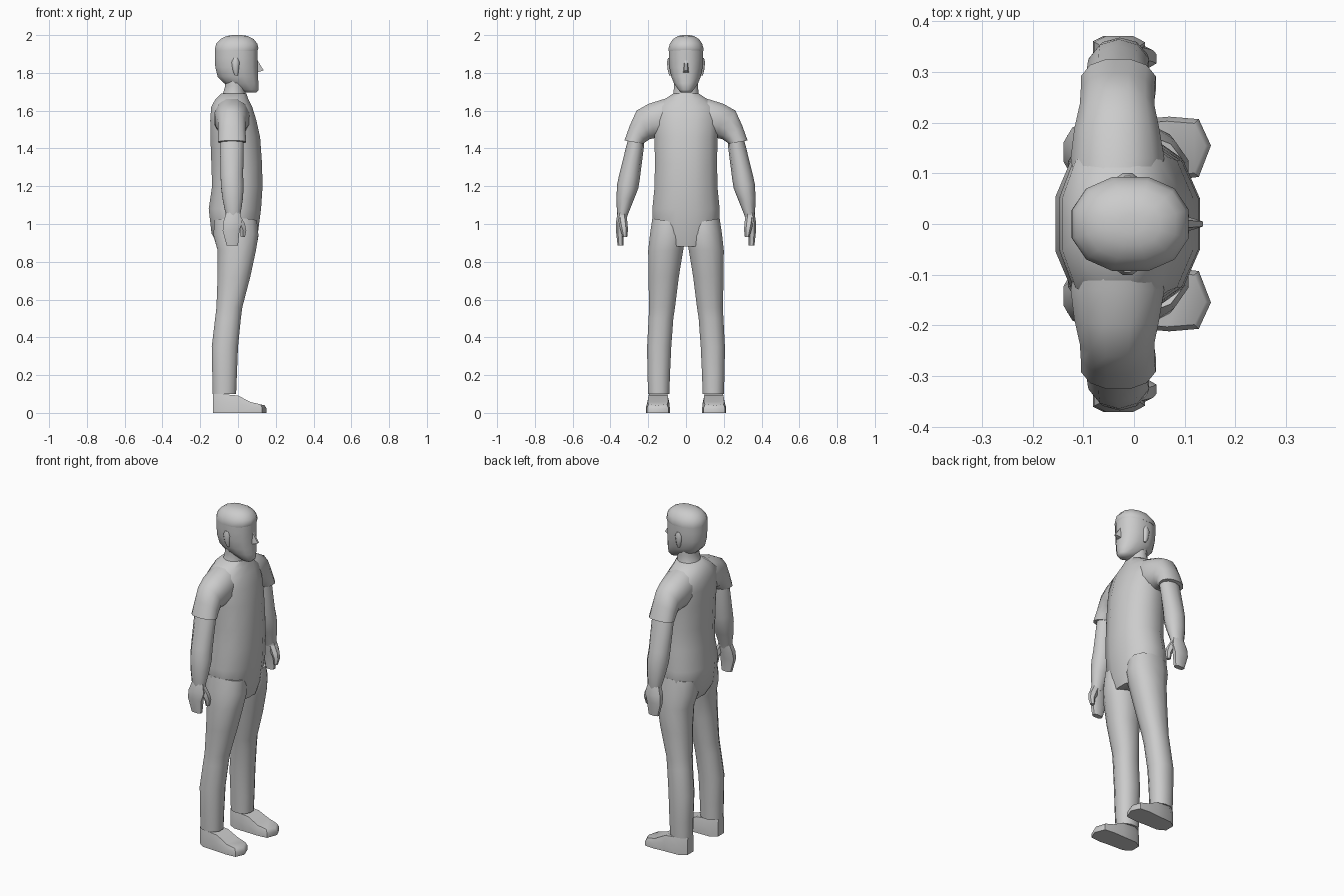
import bpy, bmesh, math

grey = bpy.data.materials.new("plain grey")
grey.diffuse_color = (0.6, 0.6, 0.6, 1)


def finish(name, bm, angle=50):
    bmesh.ops.recalc_face_normals(bm, faces=bm.faces)
    mesh = bpy.data.meshes.new(name)
    bm.to_mesh(mesh)
    bm.free()
    mesh.materials.append(grey)
    ob = bpy.data.objects.new(name, mesh)
    bpy.context.collection.objects.link(ob)
    bpy.ops.object.select_all(action='DESELECT')
    ob.select_set(True)
    bpy.context.view_layer.objects.active = ob
    bpy.ops.object.shade_smooth_by_angle(angle=math.radians(angle))
    return ob


def loft(name, rings, side=1, n=12, power=1.0, angle=50):
    """Each ring: outer (y, z), inner (y, z), back x, front x."""
    bm = bmesh.new()
    loops = []
    norm = math.cos(math.pi / n) ** power
    for ya, za, yb, zb, x0, x1 in rings:
        loop = []
        for k in range(n):
            a = 2 * math.pi * (k + 0.5) / n
            c, s = (math.copysign(abs(f) ** power, f) / norm for f in (math.cos(a), math.sin(a)))
            t = (1 + s) / 2
            x = (x0 + x1) / 2 + c * (x1 - x0) / 2
            loop.append(bm.verts.new((x, side * (yb + t * (ya - yb)), zb + t * (za - zb))))
        loops.append(loop)
    for a, b in zip(loops, loops[1:]):
        for k in range(n):
            j = (k + 1) % n
            bm.faces.new((a[k], a[j], b[j], b[k]))
    bm.faces.new(loops[0])
    bm.faces.new(loops[-1])
    return finish(name, bm, angle)


def level(rows):
    """Centred horizontal rings from (z, half width, back x, front x)."""
    return [(w, z, -w, z, b, f) for z, w, b, f in rows]


# Torso with shoulders and neck
loft("torso", level([
    (0.88, 0.11, -0.10, 0.09), (0.95, 0.175, -0.14, 0.105), (1.08, 0.178, -0.155, 0.122),
    (1.20, 0.166, -0.137, 0.13), (1.32, 0.165, -0.141, 0.127), (1.46, 0.166, -0.146, 0.117),
    (1.55, 0.175, -0.147, 0.097), (1.62, 0.165, -0.142, 0.075), (1.66, 0.115, -0.12, 0.055),
    (1.69, 0.068, -0.09, 0.045)]), power=0.9)
loft("neck", level([
    (1.64, 0.085, -0.10, 0.045), (1.69, 0.066, -0.08, 0.04), (1.73, 0.064, -0.068, 0.035),
    (1.80, 0.066, -0.07, 0.04)]))

# Head with a sloping jaw
loft("head", level([
    (1.695, 0.026, 0.045, 0.095), (1.71, 0.040, 0.0, 0.109), (1.745, 0.064, -0.075, 0.108),
    (1.78, 0.078, -0.108, 0.106), (1.83, 0.088, -0.12, 0.103), (1.88, 0.091, -0.123, 0.104),
    (1.925, 0.091, -0.122, 0.104)]), power=0.9)
# Short hair cap, slightly overhanging the forehead
loft("hair", level([
    (1.915, 0.092, -0.122, 0.102), (1.93, 0.093, -0.122, 0.108), (1.955, 0.085, -0.115, 0.102),
    (1.98, 0.068, -0.092, 0.082), (1.995, 0.042, -0.06, 0.052), (2.0, 0.018, -0.03, 0.02)]),
    power=0.9)

# Wedge nose
bm = bmesh.new()
v = [bm.verts.new(p) for p in ((0.095, 0.008, 1.88), (0.095, -0.008, 1.88), (0.095, 0.018, 1.80),
                               (0.095, -0.018, 1.80), (0.136, 0.005, 1.813), (0.136, -0.005, 1.813))]
for f in ((0, 1, 5, 4), (0, 4, 2), (1, 3, 5), (2, 4, 5, 3), (0, 2, 3, 1)):
    bm.faces.new([v[i] for i in f])
finish("nose", bm, 30)

for side, tag in ((1, "left"), (-1, "right")):
    # Ear
    loft(tag + "_ear", [
        (0.088, 1.785, 0.07, 1.785, -0.015, 0.0), (0.096, 1.81, 0.07, 1.81, -0.027, 0.003),
        (0.101, 1.855, 0.07, 1.855, -0.034, 0.008), (0.095, 1.88, 0.07, 1.88, -0.025, 0.0)],
        side, n=8)
    # Short sleeve flowing from the shoulder
    loft(tag + "_sleeve", [
        (0.07, 1.672, 0.07, 1.47, -0.115, 0.045), (0.13, 1.658, 0.13, 1.46, -0.125, 0.06),
        (0.20, 1.635, 0.165, 1.455, -0.118, 0.05), (0.262, 1.60, 0.19, 1.45, -0.107, 0.04),
        (0.298, 1.52, 0.21, 1.437, -0.105, 0.04), (0.326, 1.442, 0.228, 1.425, -0.105, 0.043)],
        side, power=0.9)
    # Bare arm
    loft(tag + "_arm", [
        (0.295, 1.48, 0.225, 1.46, -0.09, 0.028), (0.312, 1.42, 0.225, 1.41, -0.095, 0.03),
        (0.350, 1.265, 0.247, 1.24, -0.092, 0.027), (0.362, 1.21, 0.255, 1.19, -0.09, 0.03),
        (0.366, 1.14, 0.278, 1.13, -0.082, 0.026), (0.364, 1.05, 0.309, 1.05, -0.065, 0.013),
        (0.360, 1.03, 0.315, 1.03, -0.06, 0.01)], side, n=10)
    # Mitten hand and thumb
    loft(tag + "_hand", [
        (0.362, 1.06, 0.312, 1.06, -0.062, 0.01), (0.371, 1.01, 0.318, 1.01, -0.078, 0.022),
        (0.371, 0.965, 0.328, 0.965, -0.081, 0.008), (0.362, 0.885, 0.332, 0.885, -0.06, 0.0)],
        side, n=8, power=0.7)
    loft(tag + "_thumb", [
        (0.358, 1.045, 0.318, 1.045, -0.03, 0.012), (0.352, 1.0, 0.312, 1.0, -0.01, 0.037),
        (0.343, 0.965, 0.310, 0.965, 0.012, 0.044), (0.334, 0.93, 0.313, 0.93, 0.015, 0.036)],
        side, n=6)
    # Trouser leg
    loft(tag + "_leg", [
        (0.178, 1.03, 0.015, 1.0, -0.125, 0.10), (0.190, 0.95, 0.003, 0.93, -0.13, 0.108),
        (0.200, 0.86, 0.015, 0.86, -0.108, 0.095), (0.199, 0.72, 0.038, 0.72, -0.108, 0.065),
        (0.195, 0.56, 0.058, 0.56, -0.114, 0.023), (0.198, 0.50, 0.067, 0.50, -0.121, 0.015),
        (0.206, 0.35, 0.078, 0.35, -0.139, 0.0), (0.204, 0.20, 0.085, 0.20, -0.136, -0.006),
        (0.200, 0.10, 0.088, 0.10, -0.134, -0.01)], side, power=0.9)
    # Shoe: sole outline, bulging wall and sloped upper (x, y, upper height)
    outline = [(-0.132, 0.115, 0.10), (-0.132, 0.175, 0.10), (-0.09, 0.202, 0.10),
               (0.0, 0.206, 0.092), (0.07, 0.212, 0.058), (0.128, 0.207, 0.045),
               (0.152, 0.155, 0.04), (0.128, 0.093, 0.045), (0.07, 0.086, 0.058),
               (0.0, 0.088, 0.092), (-0.09, 0.09, 0.10)]
    bm = bmesh.new()
    loops = []
    for inset, height in ((1.0, 0.0), (1.0, 0.55), (0.86, 1.0)):
        loops.append([bm.verts.new((x * (1 if x < 0 else 0.5 + inset / 2),
                                    side * (0.148 + (y - 0.148) * inset), h * height))
                      for x, y, h in outline])
    n = len(outline)
    for a, b in zip(loops, loops[1:]):
        for k in range(n):
            bm.faces.new((a[k], a[(k + 1) % n], b[(k + 1) % n], b[k]))
    bm.faces.new(loops[0])
    top = loops[-1]
    # Upper surface in strips across the shoe
    bm.faces.new((top[0], top[1], top[2], top[10]))
    for i in range(2, 5):
        bm.faces.new((top[i], top[i + 1], top[11 - i], top[12 - i]))
    bm.faces.new((top[5], top[6], top[7]))
    finish(tag + "_shoe", bm)
